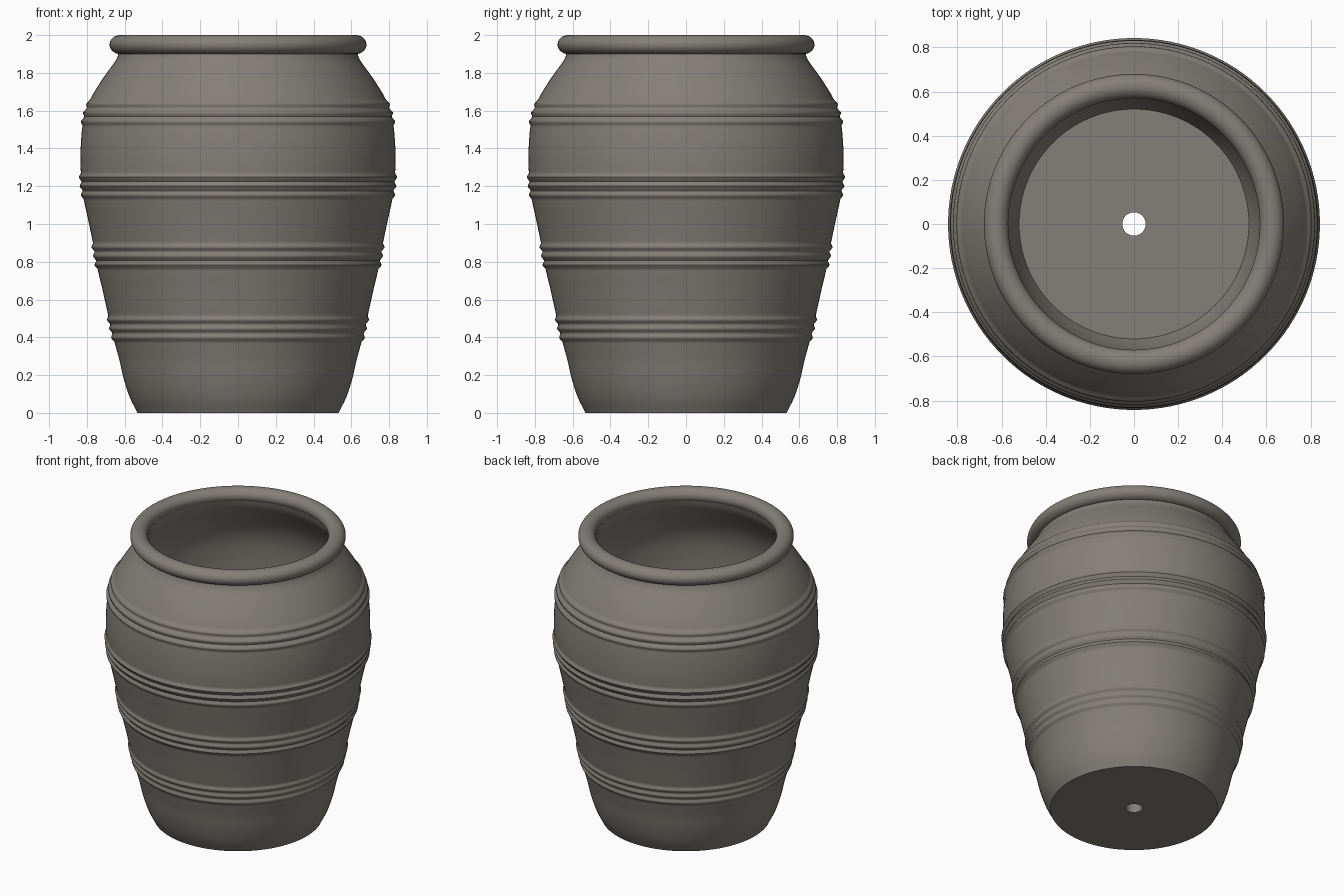
import bpy, bmesh, math

if "Cube" in bpy.data.objects:
    bpy.data.objects.remove(bpy.data.objects["Cube"])

SEGMENTS = 128

clay = bpy.data.materials.new("grey_clay")
clay.diffuse_color = (0.231, 0.212, 0.188, 1)
clay.use_nodes = True
clay.node_tree.nodes["Principled BSDF"].inputs["Base Color"].default_value = clay.diffuse_color

# Smooth outer wall: (height, radius)
WALL = [(0, .532), (.08, .572), (.18, .605), (.28, .628), (.38, .655),
        (.52, .688), (.65, .717), (.77, .745), (.90, .768), (1.02, .793),
        (1.14, .818), (1.27, .832), (1.40, .833), (1.53, .822), (1.60, .805),
        (1.66, .782), (1.72, .748), (1.80, .695), (1.87, .645), (1.92, .628)]
# Heights of the decorative ridges, three in each band
RIDGES = [c + d for c in (.445, .83, 1.20, 1.59) for d in (-.047, 0, .047)]


def wall_radius(z):
    """Cubic interpolation through the wall points."""
    n = len(WALL)

    def slope(i):
        a, b = WALL[max(i - 1, 0)], WALL[min(i + 1, n - 1)]
        return (b[1] - a[1]) / (b[0] - a[0])

    i = max(k for k in range(n - 1) if WALL[k][0] <= z + 1e-9)
    (z0, r0), (z1, r1) = WALL[i], WALL[i + 1]
    h = z1 - z0
    t = (z - z0) / h
    return ((2*t**3 - 3*t**2 + 1) * r0 + (t**3 - 2*t**2 + t) * h * slope(i)
            + (3*t**2 - 2*t**3) * r1 + (t**3 - t**2) * h * slope(i + 1))


def ridge(z):
    """Rounded bump added to the outer wall inside the bands."""
    return sum(.012 * math.cos(math.pi * (z - c) / .048) ** 2
               for c in RIDGES if abs(z - c) < .024)


def lathe(name, profile):
    """Spin a closed (radius, height) profile around z."""
    bm = bmesh.new()
    rings = []
    for r, z in profile:
        rings.append([bm.verts.new((r * math.cos(a), r * math.sin(a), z))
                      for a in (2 * math.pi * k / SEGMENTS for k in range(SEGMENTS))])
    for a, b in zip(rings, rings[1:] + rings[:1]):
        for k in range(SEGMENTS):
            j = (k + 1) % SEGMENTS
            bm.faces.new((a[k], a[j], b[j], b[k]))
    bmesh.ops.recalc_face_normals(bm, faces=bm.faces)
    mesh = bpy.data.meshes.new(name)
    bm.to_mesh(mesh)
    bm.free()
    obj = bpy.data.objects.new(name, mesh)
    bpy.context.collection.objects.link(obj)
    mesh.materials.append(clay)
    bpy.ops.object.select_all(action='DESELECT')
    obj.select_set(True)
    bpy.context.view_layer.objects.active = obj
    bpy.ops.object.shade_smooth_by_angle(angle=math.radians(40))
    return obj


# Pot body: ridged outside, plain inside, floor with a drain hole
THICK, FLOOR, HOLE = .047, .07, .053
outside = [(wall_radius(i * .008) + ridge(i * .008), i * .008) for i in range(241)]
inside = [(wall_radius(z) - THICK, z)
          for z in (1.92 - i * (1.92 - FLOOR) / 60 for i in range(61))]
lathe("pot_body", [(HOLE, 0)] + outside + inside + [(HOLE, FLOOR)])

# Rolled rim
lathe("rim", [(.625 + .055 * math.cos(a), 1.95 + .05 * math.sin(a))
              for a in (2 * math.pi * k / 32 for k in range(32))])
